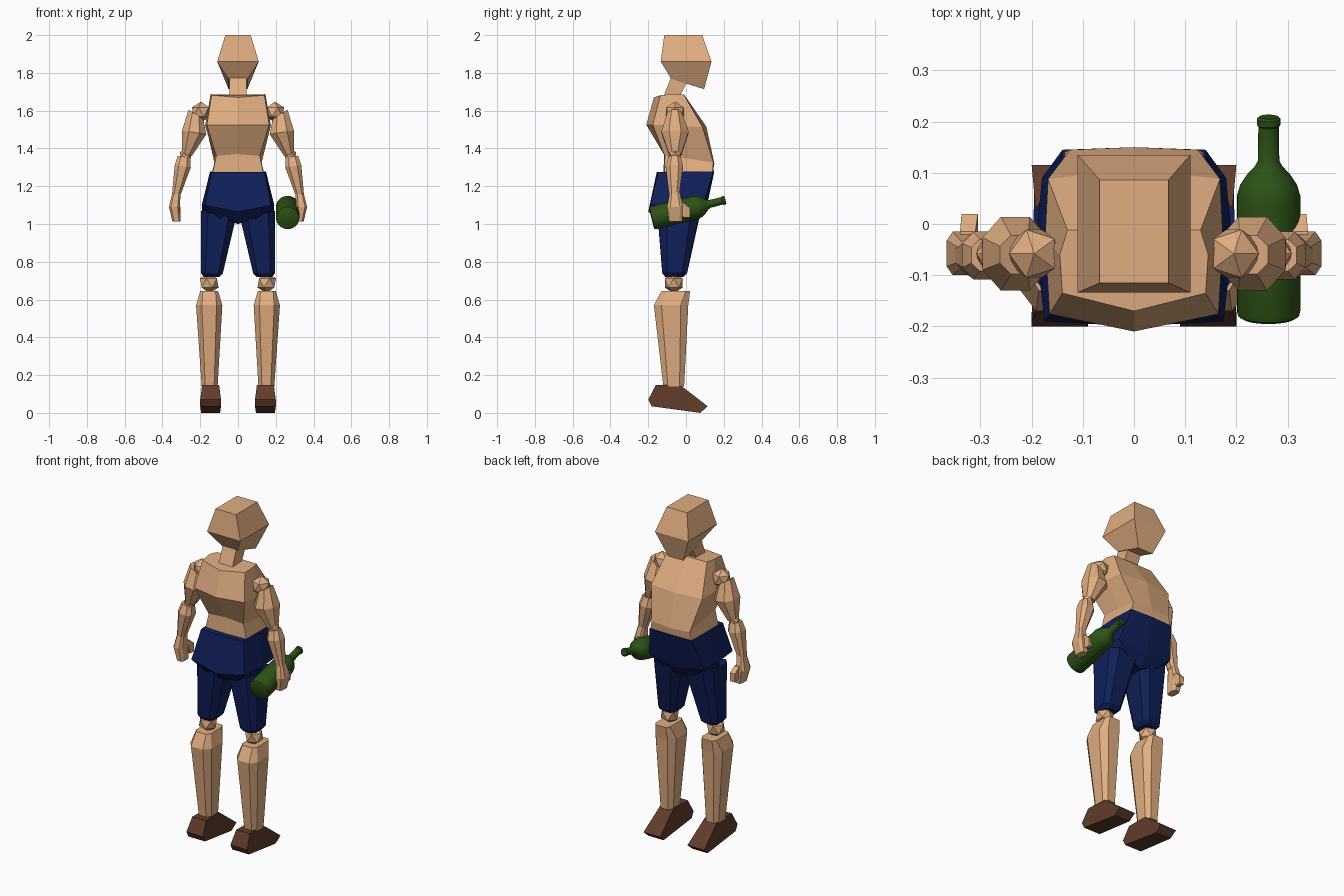
import bpy, bmesh, math
from mathutils import Vector, Matrix

if "Cube" in bpy.data.objects:
    bpy.data.objects.remove(bpy.data.objects["Cube"])


def material(name, rgb):
    m = bpy.data.materials.new(name)
    m.diffuse_color = (*rgb, 1)
    m.use_nodes = True
    m.node_tree.nodes["Principled BSDF"].inputs["Base Color"].default_value = m.diffuse_color
    return m


SKIN = material("skin", (0.75, 0.42, 0.22))
NAVY = material("navy", (0.005, 0.014, 0.10))
BROWN = material("brown", (0.115, 0.045, 0.024))
GREEN = material("green", (0.026, 0.085, 0.008))


def finish(name, bm, mat, mirror=False):
    bmesh.ops.recalc_face_normals(bm, faces=bm.faces)
    me = bpy.data.meshes.new(name)
    bm.to_mesh(me)
    bm.free()
    me.materials.append(mat)
    ob = bpy.data.objects.new(name, me)
    bpy.context.collection.objects.link(ob)
    if mirror:
        ob.modifiers.new("mirror", "MIRROR")
    return ob


def loft(name, rings, mat, mirror=False):
    """Skin a closed tube through rings of points and cap both ends."""
    bm = bmesh.new()
    vs = [[bm.verts.new(p) for p in r] for r in rings]
    n = len(vs[0])
    for a, b in zip(vs, vs[1:]):
        for i in range(n):
            j = (i + 1) % n
            bm.faces.new((a[i], a[j], b[j], b[i]))
    bm.faces.new(vs[0])
    bm.faces.new(vs[-1])
    return finish(name, bm, mat, mirror)


def sym(half):
    """Complete a half ring that starts and ends on x = 0."""
    return half + [(-x, y, z) for x, y, z in half[-2:0:-1]]


def box_ring(z, x0, x1, y0, y1, tilt=0.0):
    """Four-cornered ring; tilt raises the front edge."""
    return [(x0, y0, z), (x1, y0, z), (x1, y1, z + tilt), (x0, y1, z + tilt)]


def oct_ring(z, x0, x1, y0, y1, c=0.27, tilt=0.0):
    """Corner-cut ring; tilt raises the outer side."""
    dx, dy = (x1 - x0) * c, (y1 - y0) * c
    pts = [(x0 + dx, y0), (x1 - dx, y0), (x1, y0 + dy), (x1, y1 - dy),
           (x1 - dx, y1), (x0 + dx, y1), (x0, y1 - dy), (x0, y0 + dy)]
    return [(x, y, z + tilt * (x - x0) / (x1 - x0)) for x, y in pts]


def ball(name, loc, r, mat):
    bm = bmesh.new()
    bmesh.ops.create_icosphere(bm, subdivisions=1, radius=r,
                               matrix=Matrix.Translation(loc))
    finish(name, bm, mat, True)


# Head and neck
loft("head", [box_ring(2.0, -.067, .067, -.115, .086),
              box_ring(1.86, -.11, .11, -.134, .135),
              box_ring(1.768, -.05, .05, -.078, .096, -.054)], SKIN)
loft("neck", [box_ring(1.78, -.045, .045, -.078, .005, -.03),
              box_ring(1.66, -.045, .045, -.125, -.04)], SKIN)

# Torso, leaning back with the belly forward
loft("torso", [
    sym([(0, -.17, 1.67), (.14, -.135, 1.682), (.145, -.06, 1.688), (.13, -.012, 1.685), (0, -.01, 1.685)]),
    sym([(0, -.21, 1.525), (.165, -.176, 1.525), (.174, -.03, 1.52), (.168, .088, 1.512), (0, .108, 1.515)]),
    sym([(0, -.115, 1.37), (.115, -.112, 1.36), (.12, .02, 1.345), (.125, .145, 1.325), (0, .15, 1.32)]),
    sym([(0, -.12, 1.27), (.135, -.115, 1.27), (.138, .02, 1.27), (.138, .14, 1.27), (0, .143, 1.27)]),
], SKIN)

# Shorts: hips and two legs
loft("shorts_hips", [
    sym([(0, -.155, 1.275), (.14, -.148, 1.275), (.148, 0, 1.278), (.14, .145, 1.278), (0, .15, 1.278)]),
    sym([(0, -.2, 1.065), (.175, -.19, 1.10), (.192, -.04, 1.10), (.18, .09, 1.10), (0, .105, 1.07)]),
    sym([(0, -.12, 1.0), (.1, -.15, 1.03), (.188, -.04, 1.055), (.1, .07, 1.03), (0, .05, 1.0)]),
], NAVY)
loft("shorts_legs", [
    oct_ring(1.03, .012, .196, -.15, .072, .2, .04),
    oct_ring(.74, .08, .197, -.126, .006, .2),
    oct_ring(.72, .098, .18, -.11, -.015, .2)], NAVY, True)

# Lower legs
ball("knee", (.152, -.065, .688), .055, SKIN)
loft("shin", [
    oct_ring(.645, .105, .2, -.13, .022, .15),
    oct_ring(.57, .083, .222, -.17, .012, .22),
    oct_ring(.14, .108, .192, -.12, -.01, .22)], SKIN, True)
ball("ankle", (.146, -.075, .14), .035, SKIN)

# Shoes: side profile, narrower at the top
shoe = [(-.16, .147, .045), (-.2, .07, .055), (-.182, .035, .055),
        (.075, 0, .05), (.115, .035, .055), (-.03, .147, .042)]
loft("shoe", [[(.145 + s * w, y, z) for y, z, w in shoe] for s in (-1, 1)], BROWN, True)

# Arms
ball("shoulder", (.195, -.058, 1.593), .055, SKIN)
loft("upper_arm", [
    oct_ring(1.56, .185, .262, -.098, -.022, .28, .045),
    oct_ring(1.475, .168, .296, -.13, .014, .28, .02),
    oct_ring(1.36, .244, .298, -.09, -.025, .28, .015)], SKIN, True)
ball("elbow", (.278, -.058, 1.365), .034, SKIN)
loft("forearm", [
    oct_ring(1.35, .252, .318, -.092, -.03, .25, .012),
    oct_ring(1.30, .25, .335, -.108, -.015, .25, .012),
    oct_ring(1.16, .302, .349, -.09, -.035, .25)], SKIN, True)

# Hands with thumbs
loft("hand", [
    oct_ring(1.175, .303, .345, -.085, -.035, .2),
    oct_ring(1.09, .308, .366, -.1, -.015, .2),
    oct_ring(1.012, .303, .347, -.09, -.02, .2)], SKIN, True)
loft("thumb", [
    box_ring(1.115, .31, .34, -.05, -.015),
    box_ring(1.085, .305, .337, -.03, .02),
    box_ring(1.035, .305, .332, -.015, .02)], SKIN, True)

# Bottle: turned profile (radius, distance from base), tipped forward
profile = [(.052, 0), (.06, .005), (.062, .014), (.062, .245), (.056, .266),
           (.043, .286), (.028, .303), (.021, .315), (.02, .385),
           (.023, .388), (.023, .4), (.019, .404)]
sides = 32
bottle = loft("bottle", [[(r * math.cos(2 * math.pi * i / sides),
                           r * math.sin(2 * math.pi * i / sides), h)
                          for i in range(sides)] for r, h in profile], GREEN)
base, tip = Vector((.263, -.183, 1.03)), Vector((.263, .209, 1.127))
bottle.data.transform(Matrix.Translation(base) @
                      (tip - base).to_track_quat("Z", "Y").to_matrix().to_4x4())
bpy.ops.object.select_all(action="DESELECT")
bpy.context.view_layer.objects.active = bottle
bottle.select_set(True)
bpy.ops.object.shade_smooth_by_angle(angle=math.radians(40))
